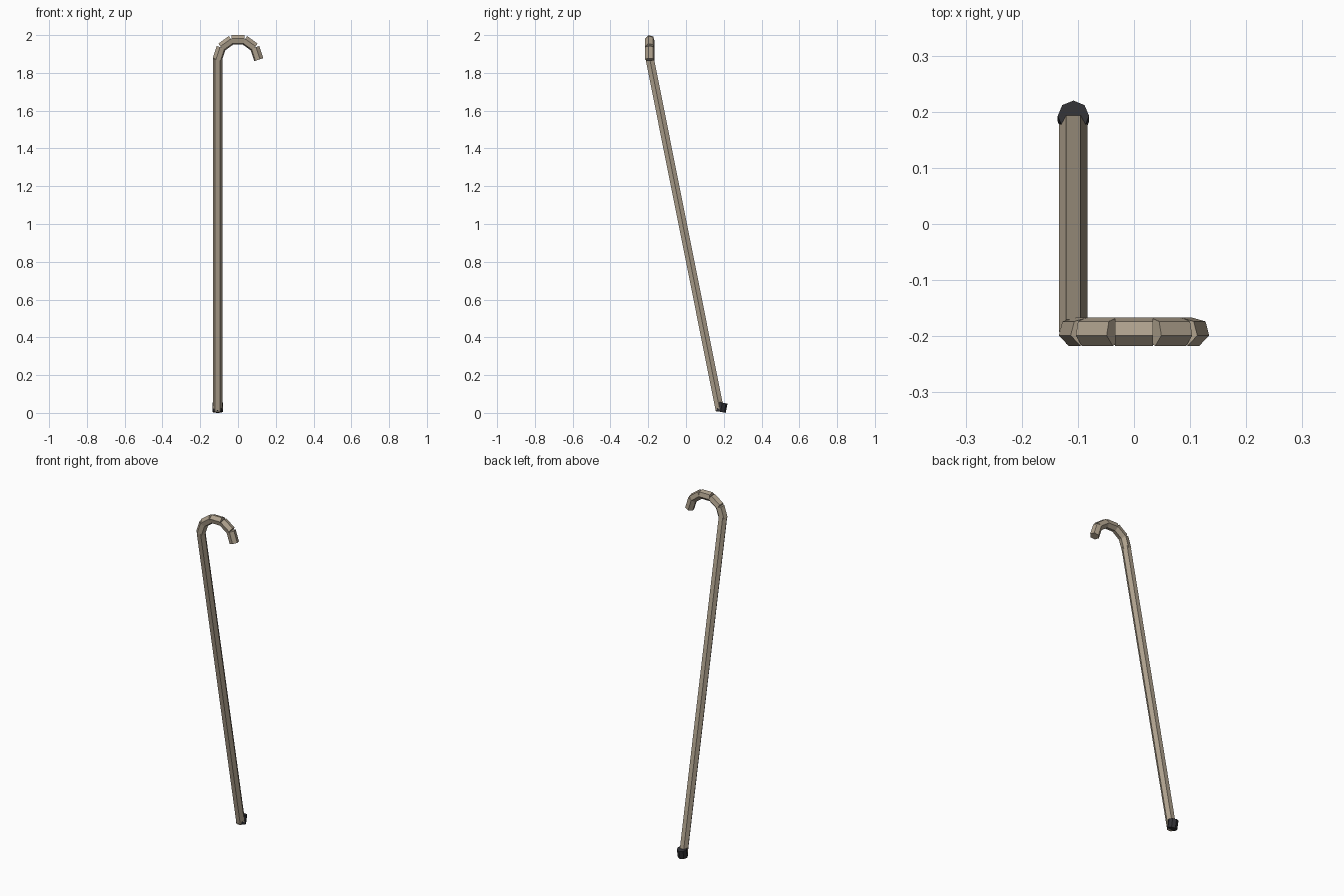
import bpy, math
from mathutils import Vector, Matrix

if "Cube" in bpy.data.objects:
    bpy.data.objects.remove(bpy.data.objects["Cube"])


def material(name, color):
    m = bpy.data.materials.new(name)
    m.diffuse_color = color
    m.use_nodes = True
    m.node_tree.nodes["Principled BSDF"].inputs["Base Color"].default_value = m.diffuse_color
    return m


wood = material("wood", (0.43, 0.36, 0.27, 1))
rubber = material("rubber", (0.03, 0.03, 0.035, 1))


def rod(name, start, end, radius, sides, roll, mat):
    """Flat-shaded prism between two points in a given roll about its axis.
    Roll 0 puts a corner on the reference side axis."""
    a, b = Vector(start), Vector(end)
    z = (b - a).normalized()
    # side axis: y for rods lying in the xz plane, x for rods in the yz plane
    side = Vector((0, 1, 0)) if abs(z.y) < 1e-6 else Vector((1, 0, 0))
    other = z.cross(side)
    ring = []
    for i in range(sides):
        t = roll + 2 * math.pi * i / sides
        ring.append(radius * (math.cos(t) * side + math.sin(t) * other))
    verts = [a + v for v in ring] + [b + v for v in ring]
    faces = [(i, (i + 1) % sides, (i + 1) % sides + sides, i + sides)
             for i in range(sides)]
    faces += [tuple(reversed(range(sides))), tuple(range(sides, 2 * sides))]
    mesh = bpy.data.meshes.new(name)
    mesh.from_pydata(verts, [], faces)
    mesh.materials.append(mat)
    obj = bpy.data.objects.new(name, mesh)
    bpy.context.collection.objects.link(obj)
    return obj


# Curved handle: five straight pieces around a half circle
R, HY, HZ = 0.11, -0.192, 1.87
points = [(-R * math.cos(math.pi * i / 5), HY, HZ + R * math.sin(math.pi * i / 5))
          for i in range(6)]
for i in range(5):
    rod(f"handle_segment_{i + 1}", points[i], points[i + 1], 0.026, 6,
        math.radians(-15), wood)

# Leaning six-sided shaft
rod("shaft", (-0.108, 0.18, 0.01), (-0.108, HY, 1.875), 0.0255, 6, 0, wood)

# Rubber foot, tilted the opposite way to the shaft
rod("rubber_foot", (-0.108, 0.1825, 0.0056), (-0.108, 0.1925, 0.0546),
    0.028, 8, 0, rubber)
